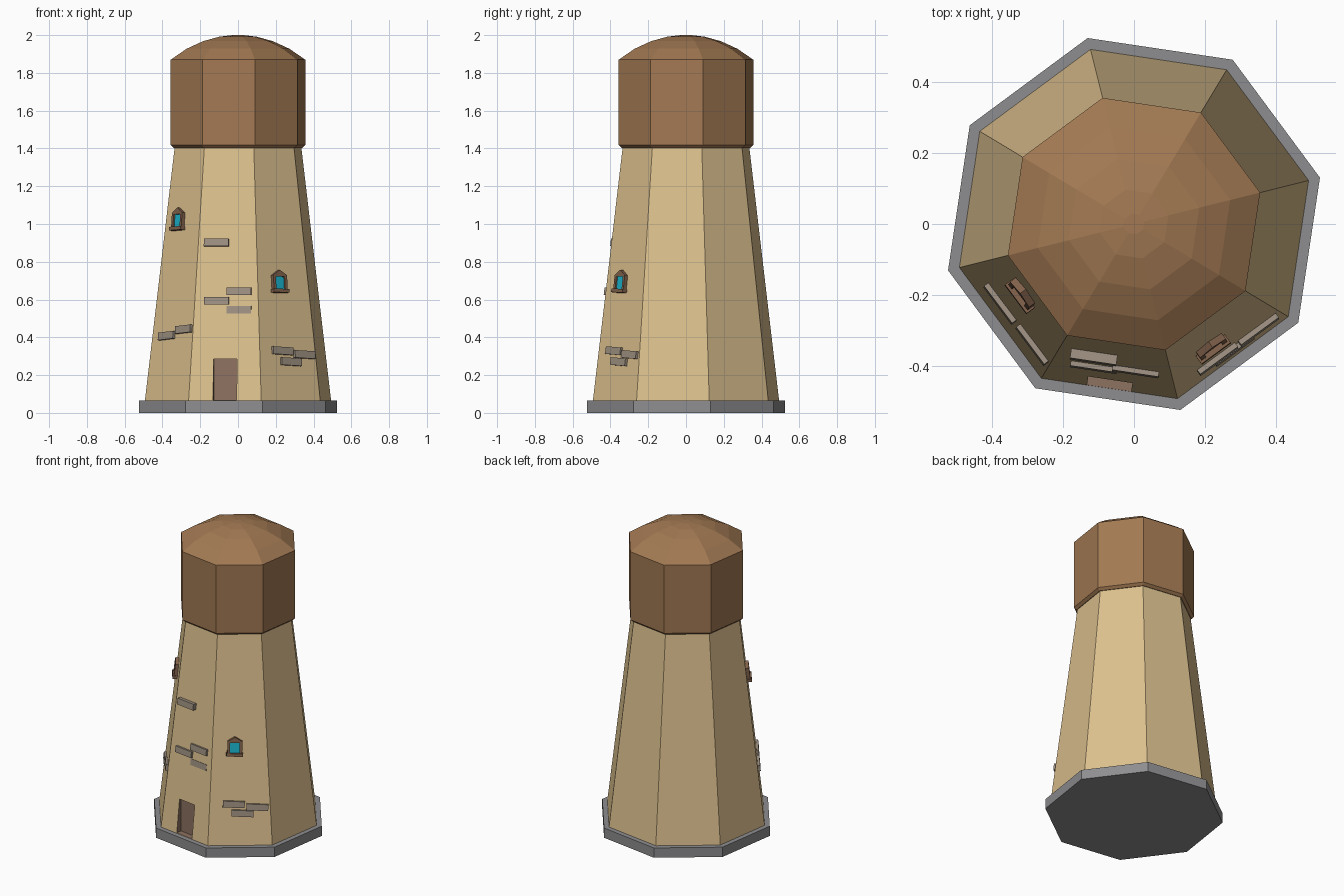
import bpy, bmesh
from math import radians, cos, sin, atan
from mathutils import Matrix, Vector

if "Cube" in bpy.data.objects:
    bpy.data.objects.remove(bpy.data.objects["Cube"])

SIDES, TWIST = 8, radians(14)
Z0, R0, Z1, R1 = 0.065, 0.508, 1.41, 0.345
SLOPE = (R0 - R1) / (Z1 - Z0)
APO = cos(radians(22.5))


def material(name, *c):
    m = bpy.data.materials.new(name)
    m.diffuse_color = (*c, 1)
    m.use_nodes = True
    m.node_tree.nodes["Principled BSDF"].inputs["Base Color"].default_value = m.diffuse_color
    return m


GREY = material("base_grey", 0.27, 0.27, 0.28)
SAND = material("wall_sand", 0.72, 0.53, 0.27)
ROOF = material("roof_brown", 0.36, 0.19, 0.085)
DOOR = material("door_brown", 0.27, 0.17, 0.12)
STONE = material("stone", 0.34, 0.28, 0.22)
FRAME = material("frame_brown", 0.22, 0.12, 0.07)
GLASS = material("glass_cyan", 0.01, 0.45, 0.60)


def make(name, bm, mat):
    bmesh.ops.recalc_face_normals(bm, faces=bm.faces[:])
    me = bpy.data.meshes.new(name)
    bm.to_mesh(me)
    bm.free()
    me.materials.append(mat)
    ob = bpy.data.objects.new(name, me)
    bpy.context.collection.objects.link(ob)
    return ob


def octagon_stack(name, profile, mat):
    """Stack of octagonal rings given as (radius, z)."""
    bm = bmesh.new()
    rings = []
    for r, z in profile:
        rings.append([bm.verts.new((r * cos(TWIST + radians(45 * i)), r * sin(TWIST + radians(45 * i)), z))
                      for i in range(SIDES)])
    for a, b in zip(rings, rings[1:]):
        for i in range(SIDES):
            j = (i + 1) % SIDES
            bm.faces.new((a[i], a[j], b[j], b[i]))
    bm.faces.new(rings[0][::-1])
    bm.faces.new(rings[-1])
    return make(name, bm, mat)


def wall_frame(angle, u, z, roll=0, tilt=True):
    """Local frame on a wall: x along the wall, y up the wall, z outward."""
    a = radians(angle)
    n = Vector((cos(a), sin(a), 0))
    t = Vector((-sin(a), cos(a), 0))
    up = Vector((0, 0, 1))
    p = n * APO * (R0 - SLOPE * (z - Z0)) + t * u + up * z
    m = Matrix((t, up, n)).transposed().to_4x4()
    lean = Matrix.Rotation(-atan(SLOPE * APO) if tilt else 0, 4, 'X')
    return Matrix.Translation(p) @ m @ lean @ Matrix.Rotation(radians(roll), 4, 'Z')


def rect(x0, x1, y0, y1):
    return [(x0, y0), (x1, y0), (x1, y1), (x0, y1)]


def prisms(name, parts, frame, mat):
    """Extruded outlines, each (points, inner depth, outer depth)."""
    bm = bmesh.new()
    for pts, d0, d1 in parts:
        lo = [bm.verts.new(frame @ Vector((x, y, d0))) for x, y in pts]
        hi = [bm.verts.new(frame @ Vector((x, y, d1))) for x, y in pts]
        bm.faces.new(lo[::-1])
        bm.faces.new(hi)
        for i in range(len(pts)):
            j = (i + 1) % len(pts)
            bm.faces.new((lo[i], lo[j], hi[j], hi[i]))
    return make(name, bm, mat)


# Base slab, tapered tower and domed cap
octagon_stack("base_slab", [(0.541, 0), (0.541, Z0)], GREY)
tower = octagon_stack("tower_wall", [(R0 + SLOPE * 0.02, Z0 - 0.02), (R1, Z1)], SAND)
octagon_stack("domed_cap", [(0.35, 1.402), (0.367, 1.417), (0.367, 1.87), (0.28, 1.928),
                            (0.19, 1.968), (0.1, 1.992), (0.03, 2.0)], ROOF)

# Recessed doorway cut into the front wall
FRONT, LEFT, RIGHT = -98.5, -143.5, -53.5
cutter = prisms("door_cutter", [(rect(-0.063, 0.063, 0.003, 0.22), -0.038, 0.1)],
                wall_frame(FRONT, -0.001, Z0, tilt=False), DOOR)
cutter.hide_render = True
mod = tower.modifiers.new("doorway", 'BOOLEAN')
mod.operation = 'DIFFERENCE'
mod.solver = 'EXACT'
mod.material_mode = 'TRANSFER'
mod.object = cutter
bpy.context.view_layer.objects.active = tower
bpy.ops.object.modifier_apply(modifier=mod.name)
bpy.data.objects.remove(cutter)

# Protruding stones: wall, sideways position, height, roll, protrusion
stones = [
    (FRONT, -0.057, 0.90, 0, 0.027), (FRONT, 0.066, 0.643, 0, 0.014),
    (FRONT, -0.053, 0.593, 0, 0.014), (FRONT, 0.067, 0.545, 0, 0.002),
    (RIGHT, -0.037, 0.328, -3, 0.015), (RIGHT, 0.105, 0.308, -3, 0.015),
    (RIGHT, 0.015, 0.27, -3, 0.015),
    (LEFT, -0.044, 0.408, 4, 0.015), (LEFT, 0.103, 0.442, 4, 0.015),
]
for i, (wall, u, z, roll, out) in enumerate(stones):
    prisms(f"wall_stone_{i + 1}", [(rect(-0.066, 0.066, -0.02, 0.02), -0.015, out)],
           wall_frame(wall, u, z, roll), STONE)

# Gabled windows with sill and recessed glass
for side, wall, z, roll in (("right", RIGHT, 0.69, -1), ("left", LEFT, 1.02, 3)):
    f = wall_frame(wall, -0.03, z, roll)
    gable = [(-0.045, 0.03), (0.045, 0.03), (0.045, 0.038), (0, 0.066), (-0.045, 0.038)]
    prisms(f"{side}_window_frame", [
        (rect(-0.045, -0.029, -0.04, 0.03), -0.015, 0.02),
        (rect(0.029, 0.045, -0.04, 0.03), -0.015, 0.02),
        (gable, -0.015, 0.02),
        (rect(-0.051, 0.051, -0.055, -0.036), -0.015, 0.028)], f, FRAME)
    prisms(f"{side}_window_glass", [(rect(-0.03, 0.03, -0.038, 0.032), -0.012, 0.011)], f, GLASS)
